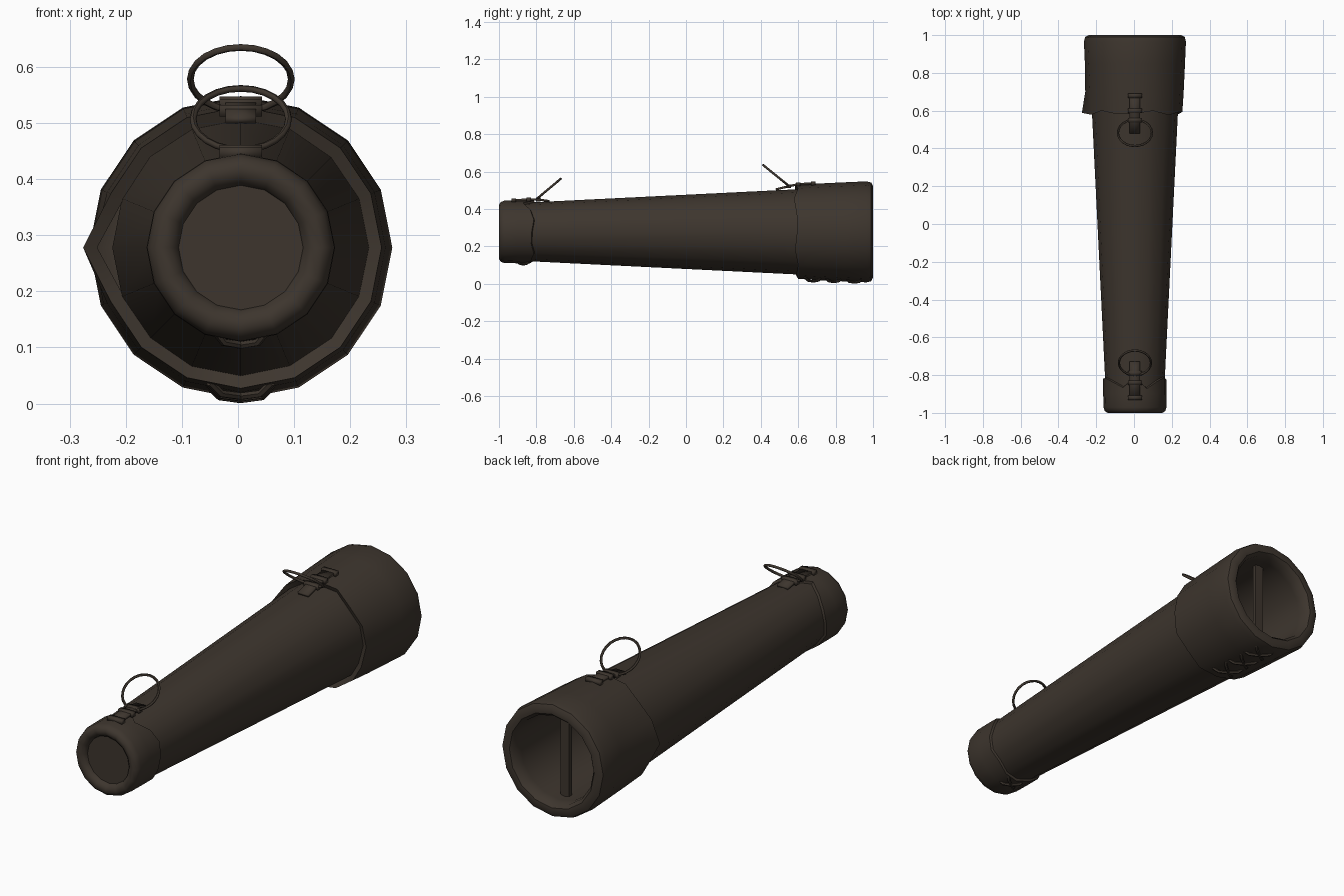
import bpy, bmesh, math
from mathutils import Vector

cube = bpy.data.objects.get("Cube")
if cube:
    bpy.data.objects.remove(cube, do_unlink=True)

CX, CZ, SIDES = 0.005, 0.278, 16   # axis of the tapered tube, running along y

leather = bpy.data.materials.new("dark brown leather")
leather.use_nodes = True
COLOR = (0.047, 0.036, 0.027, 1)
leather.diffuse_color = COLOR
bsdf = leather.node_tree.nodes["Principled BSDF"]
bsdf.inputs["Base Color"].default_value = COLOR
bsdf.inputs["Roughness"].default_value = 0.8


def finish(obj, angle=45):
    obj.data.materials.clear()
    obj.data.materials.append(leather)
    bpy.ops.object.select_all(action="DESELECT")
    obj.select_set(True)
    bpy.context.view_layer.objects.active = obj
    bpy.ops.object.shade_smooth_by_angle(angle=math.radians(angle))
    return obj


def mesh_object(name, bm):
    bmesh.ops.recalc_face_normals(bm, faces=bm.faces)
    mesh = bpy.data.meshes.new(name)
    bm.to_mesh(mesh)
    bm.free()
    obj = bpy.data.objects.new(name, mesh)
    bpy.context.collection.objects.link(obj)
    return obj


def lathe(name, profile, warp=None, cap=False):
    """Sweep (y, radius) points around the tube axis; warp alters single points."""
    bm = bmesh.new()
    rings = []
    for i, (y, r) in enumerate(profile):
        ring = []
        for k in range(SIDES):
            yy, rr = warp(i, k, y, r) if warp else (y, r)
            a = math.tau * k / SIDES
            ring.append(bm.verts.new((CX + rr * math.cos(a), yy, CZ + rr * math.sin(a))))
        rings.append(ring)
    for a, b in zip(rings, rings[1:]):
        for k in range(SIDES):
            n = (k + 1) % SIDES
            bm.faces.new((a[k], a[n], b[n], b[k]))
    if cap:
        bm.faces.new(rings[-1])
    return finish(mesh_object(name, bm))


def ribbon(name, path, width, thick):
    """Flat strap following (y, z) points."""
    bm = bmesh.new()
    rows = [[bm.verts.new((CX + s * width / 2, y, z)) for s in (-1, 1)] for y, z in path]
    for a, b in zip(rows, rows[1:]):
        bm.faces.new((a[0], a[1], b[1], b[0]))
    obj = mesh_object(name, bm)
    mod = obj.modifiers.new("thickness", "SOLIDIFY")
    mod.thickness = thick
    mod.offset = 0
    return finish(obj, 30)


def cord(name, points, radius):
    """Round lace through a few points."""
    curve = bpy.data.curves.new(name, "CURVE")
    curve.dimensions = "3D"
    curve.bevel_depth = radius
    curve.bevel_resolution = 1
    curve.use_fill_caps = True
    spline = curve.splines.new("POLY")
    spline.points.add(len(points) - 1)
    for p, co in zip(spline.points, points):
        p.co = (*co, 1)
    obj = bpy.data.objects.new(name, curve)
    bpy.context.collection.objects.link(obj)
    bpy.ops.object.select_all(action="DESELECT")
    obj.select_set(True)
    bpy.context.view_layer.objects.active = obj
    bpy.ops.object.convert(target="MESH")
    return finish(bpy.context.object)


# Tapered body
lathe("quiver_body", [(-0.9, 0.154), (0.62, 0.229)])


# Mouth collar: uneven front edge with one lifted corner, rolled rim, hollow inside
def collar_edge(i, k, y, r):
    if i < 2:
        y += 0.012 * math.sin(k * 2.3 + 0.5)
        if k == 8:
            r += 0.03
        if k in (11, 12, 13):
            y += 0.01
    if i == 2 and k == 8:
        r += 0.005
    return y, r


lathe("mouth_collar", [(0.6, 0.226), (0.588, 0.251), (0.7, 0.258), (0.85, 0.265),
                       (0.965, 0.27), (0.99, 0.264), (1.0, 0.245), (0.998, 0.222),
                       (0.98, 0.207), (0.94, 0.204), (0.6, 0.208), (-0.95, 0.13)],
      collar_edge, cap=True)


# Tip cap: uneven back edge, rolled end and closing disc
def cap_edge(i, k, y, r):
    if i < 2:
        y += 0.012 * math.sin(k * 1.9) - (0.04 if k in (3, 5) else 0)
    return y, r


lathe("tip_cap", [(-0.82, 0.156), (-0.825, 0.168), (-0.9, 0.168), (-0.97, 0.167),
                  (-0.99, 0.16), (-1.0, 0.145), (-0.997, 0.127), (-0.985, 0.114),
                  (-0.975, 0.111)], cap_edge, cap=True)

# Divider bar across the mouth
bpy.ops.mesh.primitive_cube_add(size=1, location=(CX, 0.89, CZ))
bar = bpy.context.object
bar.name = "mouth_divider"
bar.scale = (0.045, 0.02, 0.42)
finish(bar, 30)

# Hanging straps with cross ties
straps = {
    "tip": [(-0.92, 0.447), (-0.84, 0.451), (-0.79, 0.451), (-0.73, 0.442)],
    "mouth": [(0.68, 0.537), (0.6, 0.533), (0.55, 0.522), (0.48, 0.505)],
}
for end, path in straps.items():
    ribbon(end + "_strap", path, 0.055, 0.012)
    for n, (y, z) in enumerate(path[:3]):
        ribbon(f"{end}_strap_tie_{n + 1}", [(y - 0.012, z), (y + 0.012, z)], 0.076, 0.02)

# Carrying rings, leaning towards each other
for end, y, z, radius, tilt in (("tip", -0.735, 0.507, 0.085, 40),
                                ("mouth", 0.483, 0.578, 0.09, -39)):
    bpy.ops.mesh.primitive_torus_add(major_radius=radius, minor_radius=0.006,
                                     major_segments=24, minor_segments=8,
                                     location=(CX, y, z),
                                     rotation=(math.radians(tilt), 0, 0))
    ring = bpy.context.object
    ring.name = end + "_ring"
    finish(ring)


# Crossed laces along the underside
def cross_lace(name, y, radius, half_angle, reach):
    for side in (-1, 1):
        points = []
        for t in (-1, -0.6, 0, 0.6, 1):
            a = math.radians(-90 + half_angle * t)
            r = radius + 0.007 - 0.018 * t ** 4
            points.append(Vector((CX + r * math.cos(a), y + side * reach * t,
                                  CZ + r * math.sin(a))))
        cord(f"{name}_{'a' if side < 0 else 'b'}", points, 0.007)


for n, y in enumerate((0.68, 0.79, 0.9)):
    cross_lace(f"mouth_lace_{n + 1}", y, 0.258 + 0.003 * n, 13, 0.045)
cross_lace("tip_lace", -0.87, 0.167, 17, 0.035)
